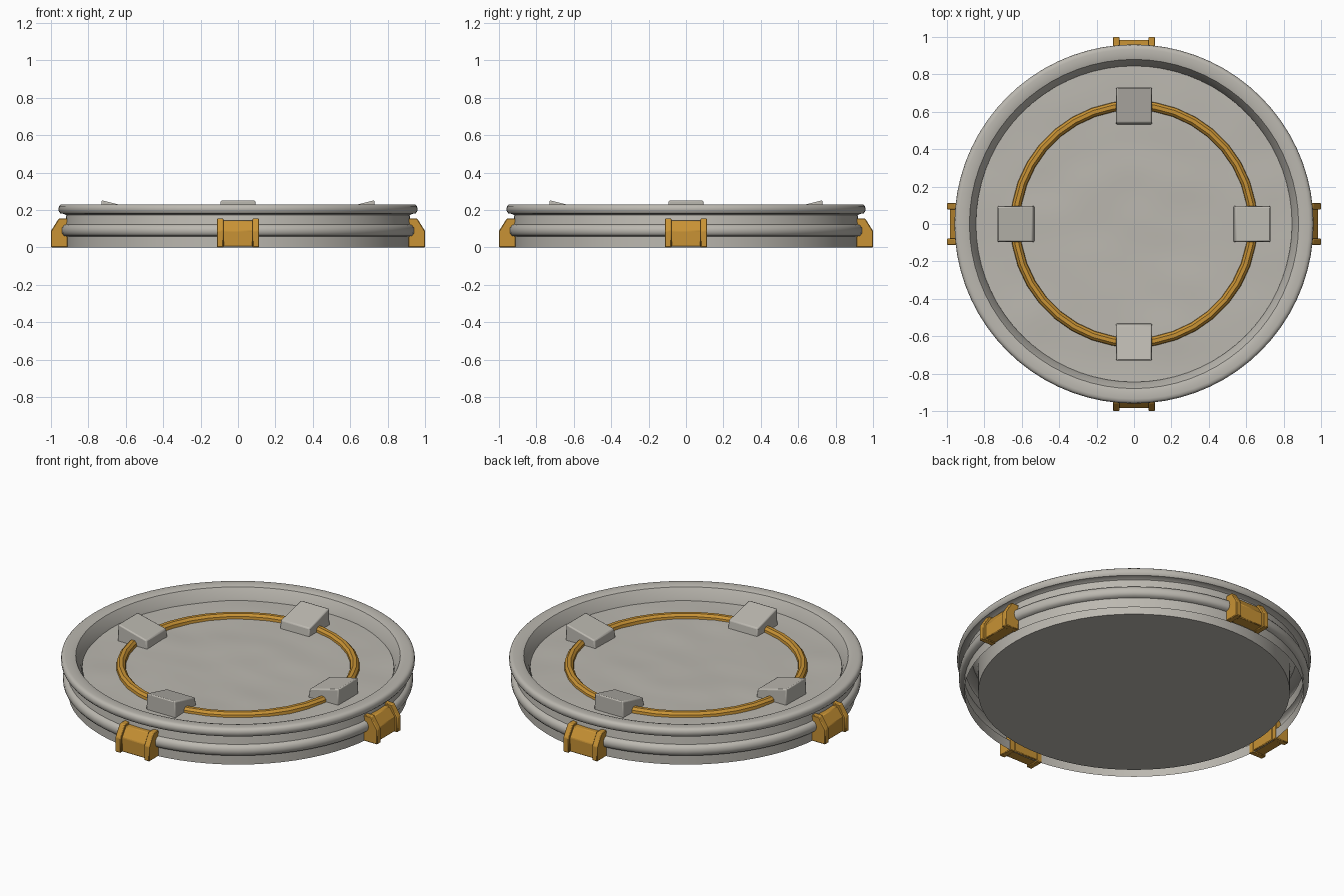
import bpy, bmesh, math
from mathutils import Matrix, Vector, noise

if "Cube" in bpy.data.objects:
    bpy.data.objects.remove(bpy.data.objects["Cube"])


def material(name, rgb):
    m = bpy.data.materials.new(name)
    m.diffuse_color = (*rgb, 1.0)
    m.use_nodes = True
    m.node_tree.nodes["Principled BSDF"].inputs["Base Color"].default_value = m.diffuse_color
    return m


STONE = material("warm grey stone", (0.50, 0.48, 0.435))
BRASS = material("dull gold", (0.58, 0.29, 0.035))


def add_object(name, bm, mat, angle=35):
    me = bpy.data.meshes.new(name)
    bm.to_mesh(me)
    bm.free()
    me.materials.append(mat)
    ob = bpy.data.objects.new(name, me)
    bpy.context.collection.objects.link(ob)
    bpy.ops.object.select_all(action='DESELECT')
    ob.select_set(True)
    bpy.context.view_layer.objects.active = ob
    bpy.ops.object.shade_smooth_by_angle(angle=math.radians(angle))
    return ob


def lathe(profile, n, closed=False):
    """Turn (radius, z) points round the z axis; upward on the outside faces out."""
    bm = bmesh.new()
    rings = []
    for r, z in profile:
        if r == 0:
            rings.append([bm.verts.new((0, 0, z))] * n)
        else:
            rings.append([bm.verts.new((r * math.cos(2 * math.pi * i / n),
                                        r * math.sin(2 * math.pi * i / n), z)) for i in range(n)])
    pairs = list(zip(rings, rings[1:]))
    if closed:
        pairs.append((rings[-1], rings[0]))
    for a, b in pairs:
        for i in range(n):
            j = (i + 1) % n
            quad = list(dict.fromkeys((a[i], a[j], b[j], b[i])))
            bm.faces.new(quad)
    return bm


def prism(bm, profile, x0, x1, turn, taper=0.0):
    """Extrude an (outward, z) profile sideways and turn it to one of the four sides."""
    zs = [z for _, z in profile]
    lo, hi = min(zs), max(zs)
    rot = Matrix.Rotation(turn, 3, 'Z')

    def side(x):
        return [bm.verts.new(rot @ Vector((x * (1 - taper * (z - lo) / (hi - lo)), -r, z)))
                for r, z in profile]
    a, b = side(x0), side(x1)
    faces = [bm.faces.new(a), bm.faces.new(b[::-1])]
    for i in range(len(a)):
        j = (i + 1) % len(a)
        faces.append(bm.faces.new((a[i], b[i], b[j], a[j])))
    bmesh.ops.recalc_face_normals(bm, faces=faces)


# Outer wall with a raised middle band and a rounded lip, open underneath
wall = [(0.92, 0), (0.92, 0.058), (0.938, 0.062), (0.948, 0.075), (0.95, 0.09),
        (0.948, 0.105), (0.938, 0.118), (0.925, 0.123), (0.918, 0.172), (0.93, 0.179),
        (0.95, 0.182), (0.958, 0.192), (0.96, 0.206), (0.957, 0.220), (0.948, 0.228),
        (0.935, 0.23), (0.90, 0.23), (0.88, 0.224), (0.852, 0.175), (0.843, 0.14)]
add_object("outer_wall", lathe(wall, 72), STONE, 40)

# Inner drum with a faintly uneven floor
FLOOR = 0.157
radii = [0.845 * (1 - k / 24) for k in range(25)]
radii[-1] = 0
bm = lathe([(0, 0), (0.845, 0)] + [(r, FLOOR) for r in radii], 72)
for v in bm.verts:
    if v.co.z > 0.1:
        p = Vector((v.co.x * 3.5, v.co.y * 5, 0.3))
        v.co.z += 0.006 * noise.noise(p)
add_object("floor_drum", bm, STONE)

# Gold ring set on the floor
ring = [(0.662, 0.145), (0.658, 0.172), (0.645, 0.185), (0.625, 0.185),
        (0.612, 0.172), (0.608, 0.145)]
add_object("floor_ring", lathe(ring, 36, closed=True), BRASS, 25)

# Four wedge blocks over the ring and four clamps on the wall
block = [(0.53, 0.14), (0.73, 0.14), (0.73, 0.252), (0.54, 0.205)]
flange = [(0.91, 0), (1.0, 0), (1.0, 0.088), (0.958, 0.155), (0.91, 0.155)]
plate = [(0.91, 0.004), (0.985, 0.004), (0.985, 0.088), (0.948, 0.143), (0.91, 0.143)]
for k, side in enumerate(("front", "right", "back", "left")):
    turn = k * math.pi / 2
    bm = bmesh.new()
    prism(bm, block, -0.098, 0.098, turn, 0.05)
    ob = add_object("wedge_block_" + side, bm, STONE, 30)
    bev = ob.modifiers.new("soft_edges", 'BEVEL')
    bev.width, bev.segments = 0.007, 2

    bm = bmesh.new()
    prism(bm, plate, -0.08, 0.08, turn)
    prism(bm, flange, -0.113, -0.078, turn)
    prism(bm, flange, 0.078, 0.113, turn)
    ob = add_object("wall_clamp_" + side, bm, BRASS, 30)
    bev = ob.modifiers.new("soft_edges", 'BEVEL')
    bev.width, bev.segments = 0.004, 1
